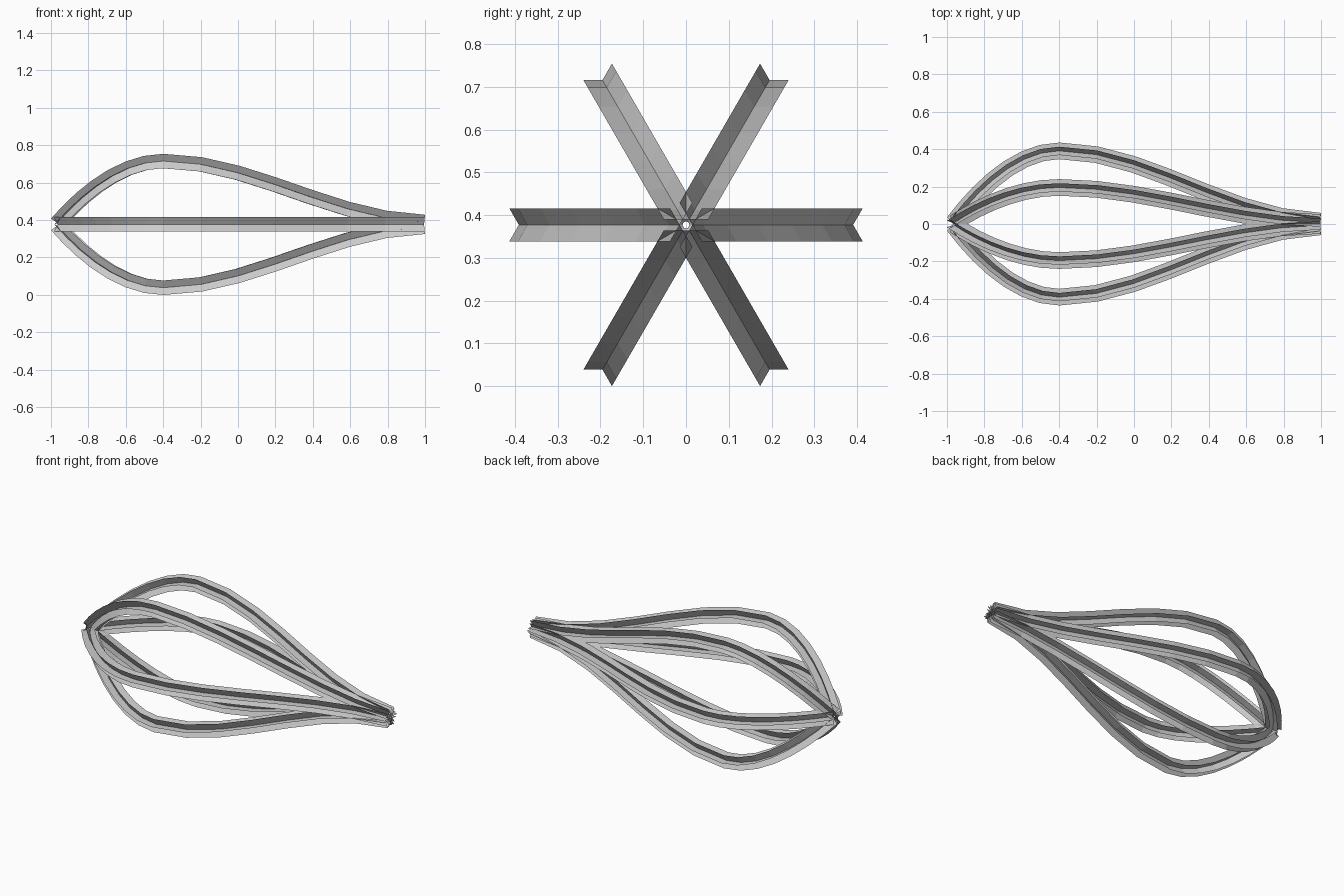
import bpy, bmesh
from math import sin, cos, pi, radians
from mathutils import Vector
from mathutils.geometry import interpolate_bezier

cube = bpy.data.objects.get("Cube")
if cube:
    bpy.data.objects.remove(cube, do_unlink=True)

RIBS = 6
HALF_WIDTH = 0.0445
CENTRE_Z = 0.377

steel = bpy.data.materials.new("light_grey_metal")
steel.use_nodes = True
steel.diffuse_color = (0.6, 0.6, 0.6, 1)
steel.node_tree.nodes["Principled BSDF"].inputs["Base Color"].default_value = (0.6, 0.6, 0.6, 1)


def rib_path():
    """Centre line of one rib as (x, radius): steep bulge, then a long taper."""
    bulge = [(-0.965, 0.008), (-0.83, 0.19), (-0.62, 0.391), (-0.4, 0.391)]
    taper = [(-0.4, 0.391), (0.07, 0.391), (0.5, 0.03), (0.995, 0.015)]
    points = []
    for handles in (bulge, taper):
        p = [Vector((x, r, 0)) for x, r in handles]
        points += interpolate_bezier(*p, 8)[1 if points else 0:]
    return points


def make_rib(name, angle):
    """Three thin strips crossing along the centre line, star-shaped in section."""
    path = rib_path()
    out = Vector((0, cos(angle), sin(angle)))
    side = Vector((0, -sin(angle), cos(angle)))
    bm = bmesh.new()
    for strip in range(3):
        turn = strip * pi / 3
        previous = None
        for i, p in enumerate(path):
            tangent = (path[min(i + 1, len(path) - 1)] - path[max(i - 1, 0)]).normalized()
            normal = Vector((-tangent.y, 0, 0)) + out * tangent.x
            centre = Vector((p.x, 0, CENTRE_Z)) + out * p.y
            offset = (normal * cos(turn) + side * sin(turn)) * HALF_WIDTH
            edge = [bm.verts.new(centre + offset * s) for s in (-1, 0, 1)]
            if previous:
                for k in range(2):
                    bm.faces.new((previous[k], edge[k], edge[k + 1], previous[k + 1]))
            previous = edge
    # Weld the strips together along the shared centre line
    bmesh.ops.remove_doubles(bm, verts=bm.verts, dist=0.0001)
    mesh = bpy.data.meshes.new(name)
    bm.to_mesh(mesh)
    bm.free()
    mesh.materials.append(steel)
    bpy.context.collection.objects.link(bpy.data.objects.new(name, mesh))


# Ribs arranged evenly around the long axis
for n in range(RIBS):
    make_rib(f"cage_rib_{n + 1}", radians(360 / RIBS * n))
